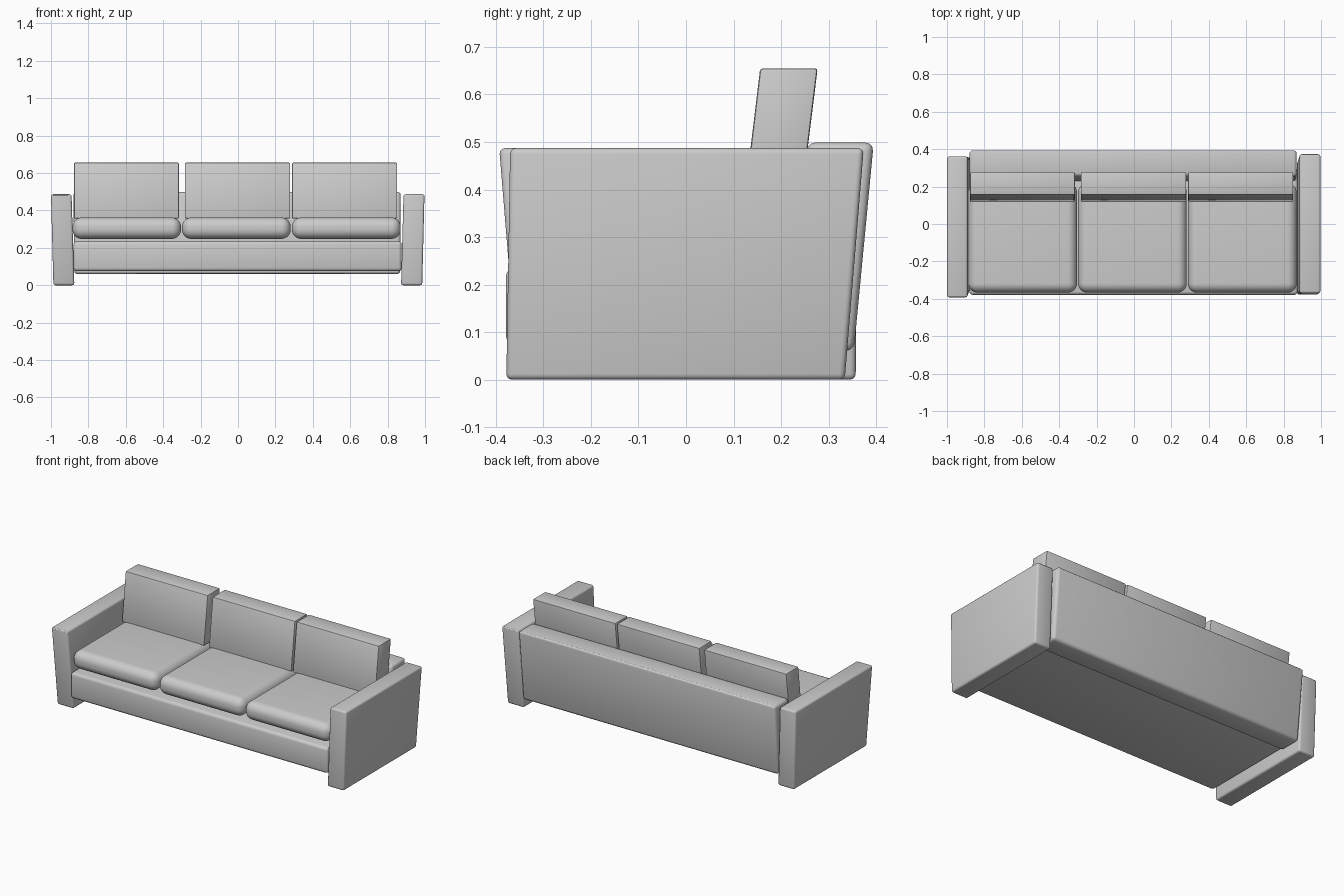
import bpy, bmesh

if "Cube" in bpy.data.objects:
    bpy.data.objects.remove(bpy.data.objects["Cube"])


def slab(name, bottom, top, z0, z1, bevel, segments=3):
    """Six-sided block from a bottom and a top rectangle (x0, x1, y0, y1), edges rounded."""
    bm = bmesh.new()
    rings = []
    for (x0, x1, y0, y1), z in ((bottom, z0), (top, z1)):
        rings.append([bm.verts.new((x, y, z))
                      for x, y in ((x0, y0), (x1, y0), (x1, y1), (x0, y1))])
    low, high = rings
    bm.faces.new(low[::-1])
    bm.faces.new(high)
    for i in range(4):
        j = (i + 1) % 4
        bm.faces.new((low[i], low[j], high[j], high[i]))
    mesh = bpy.data.meshes.new(name)
    bm.to_mesh(mesh)
    bm.free()
    obj = bpy.data.objects.new(name, mesh)
    bpy.context.collection.objects.link(obj)
    mod = obj.modifiers.new("rounding", 'BEVEL')
    mod.width = bevel
    mod.segments = segments
    mod.limit_method = 'NONE'
    bpy.ops.object.select_all(action='DESELECT')
    obj.select_set(True)
    bpy.context.view_layer.objects.active = obj
    bpy.ops.object.modifier_apply(modifier=mod.name)
    bpy.ops.object.shade_smooth_by_angle()
    return obj


# Arms: the slanted edge faces back on the right, forward on the left
slab("right_arm", (0.872, 0.985, -0.378, 0.334), (0.885, 0.997, -0.370, 0.374),
     0.0, 0.487, 0.012)
slab("left_arm", (-0.987, -0.875, -0.353, 0.357), (-1.0, -0.89, -0.393, 0.361),
     0.0, 0.487, 0.012)

# Base
box = (-0.88, 0.875, -0.379, 0.30)
slab("base", box, box, 0.075, 0.235, 0.018)

# Leaning back frame
slab("back_frame", (-0.875, 0.868, 0.215, 0.353), (-0.88, 0.87, 0.255, 0.395),
     0.06, 0.499, 0.018)

# Plump seat cushions
for i, (x0, x1) in enumerate(((-0.885, -0.305), (-0.299, 0.282), (0.288, 0.87))):
    box = (x0, x1, -0.367, 0.218)
    slab(f"seat_cushion_{i + 1}", box, box, 0.248, 0.362, 0.05, 8)

# Leaning back cushions
for i, (x0, x1) in enumerate(((-0.877, -0.316), (-0.284, 0.279), (0.289, 0.851))):
    slab(f"back_cushion_{i + 1}", (x0, x1, 0.120, 0.240), (x0, x1, 0.156, 0.277),
         0.357, 0.655, 0.006, 2)
